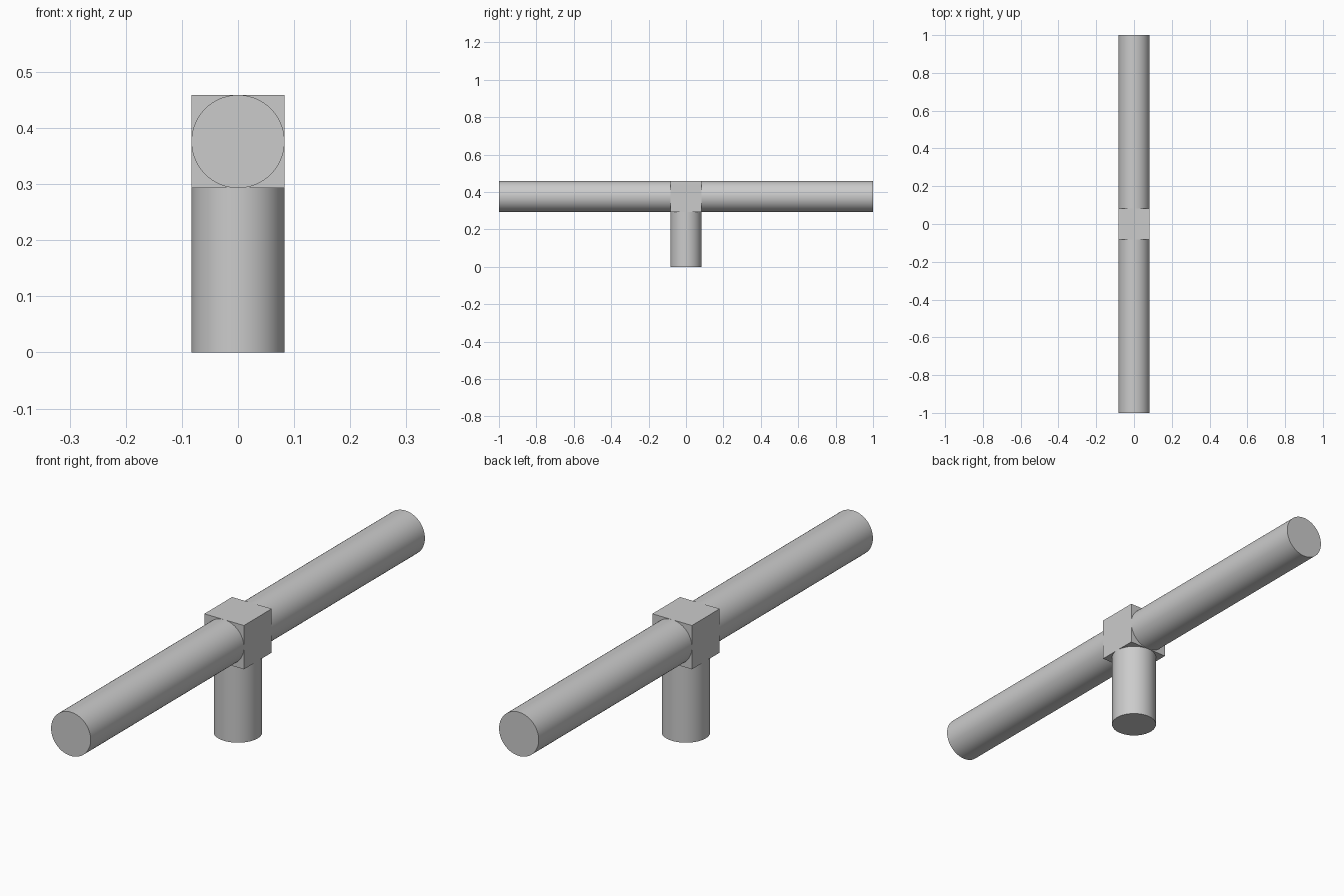
import bpy
from math import radians

cube = bpy.data.objects.get("Cube")
if cube:
    bpy.data.objects.remove(cube, do_unlink=True)

RADIUS = 0.083          # pipe radius, also half the hub cube
HUB_Z = 0.376           # centre height of the hub

grey = bpy.data.materials.new("plain_grey")
grey.use_nodes = True
colour = (0.6, 0.6, 0.6, 1)
grey.diffuse_color = colour
grey.node_tree.nodes["Principled BSDF"].inputs["Base Color"].default_value = colour


def finish(name):
    obj = bpy.context.object
    obj.name = name
    obj.data.materials.append(grey)
    return obj


def pipe(name, length, location, tilt=0):
    bpy.ops.mesh.primitive_cylinder_add(
        vertices=64, radius=RADIUS, depth=length,
        location=location, rotation=(radians(tilt), 0, 0))
    bpy.ops.object.shade_smooth_by_angle(angle=radians(30))
    return finish(name)


# Cubic hub joining the three pipes
bpy.ops.mesh.primitive_cube_add(size=2 * RADIUS, location=(0, 0, HUB_Z))
finish("hub")

# Upright stem from the ground to the underside of the hub
stem_height = HUB_Z - RADIUS
pipe("stem", stem_height, (0, 0, stem_height / 2))

# Horizontal arms from the hub to the front and back
arm_length = 1 - RADIUS
for name, side in (("front_arm", -1), ("back_arm", 1)):
    pipe(name, arm_length, (0, side * (1 + RADIUS) / 2, HUB_Z), tilt=90)
